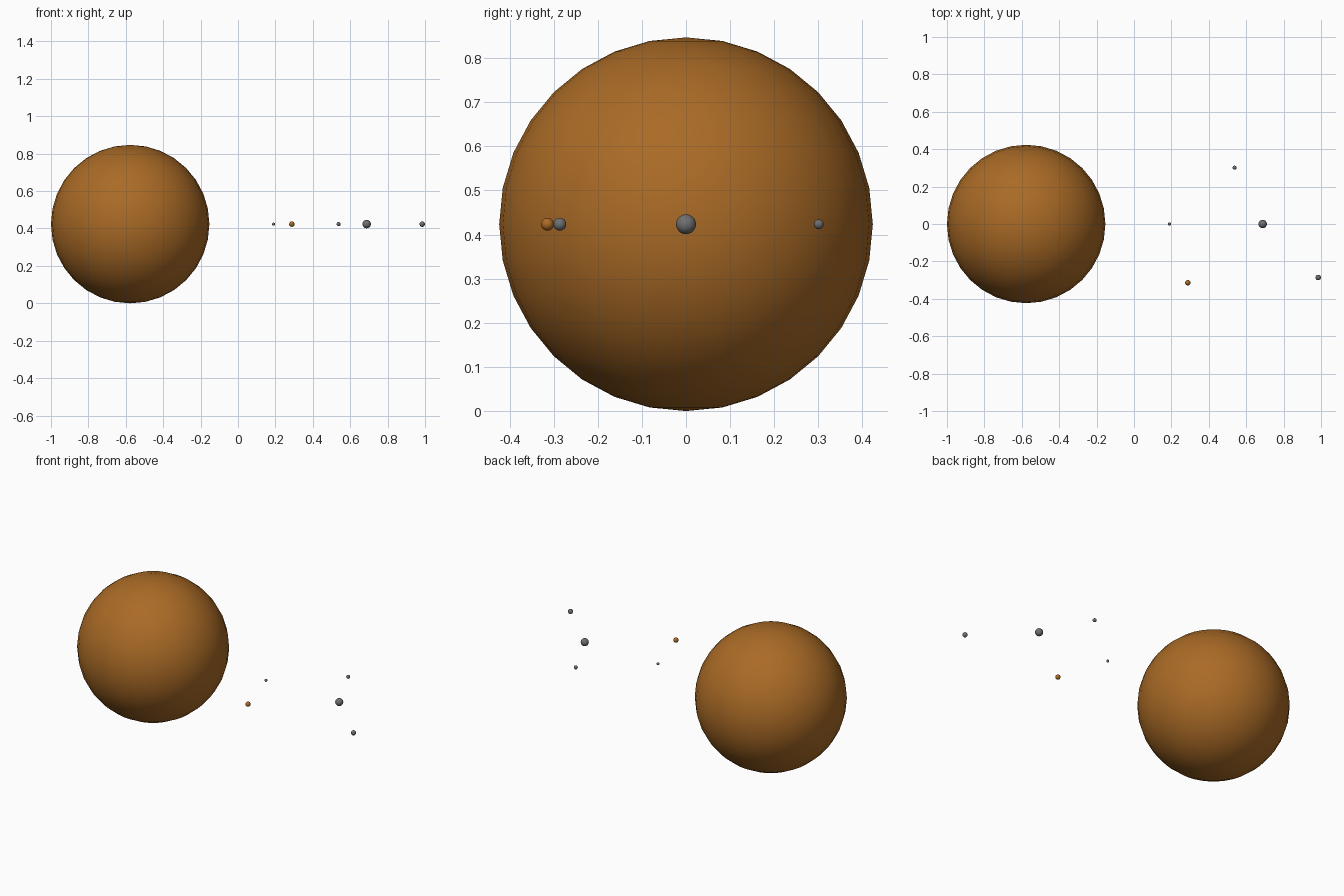
import bpy

# Remove the default cube
cube = bpy.data.objects.get("Cube")
if cube:
    bpy.data.objects.remove(cube, do_unlink=True)


def make_material(name, color):
    mat = bpy.data.materials.new(name)
    mat.use_nodes = True
    mat.diffuse_color = color
    bsdf = next(n for n in mat.node_tree.nodes if n.type == 'BSDF_PRINCIPLED')
    bsdf.inputs["Base Color"].default_value = color
    return mat


ochre = make_material("ochre_brown", (0.40, 0.145, 0.019, 1))
grey = make_material("stone_grey", (0.16, 0.16, 0.16, 1))

PLANET_RADIUS = 0.4235  # every body shares the planet's equatorial plane


def add_body(name, x, y, radius, mat, segments=32):
    bpy.ops.mesh.primitive_uv_sphere_add(
        segments=segments, ring_count=segments // 2, radius=radius,
        location=(x, y, PLANET_RADIUS))
    body = bpy.context.object
    body.name = name
    body.data.name = name
    body.data.materials.append(mat)
    bpy.ops.object.shade_smooth()
    return body


# Planet
add_body("planet", -0.5765, 0, PLANET_RADIUS, ochre)

# Moons, from the innermost outwards
add_body("inner_moon", 0.19, 0, 0.008, grey)
add_body("ochre_moon", 0.288, -0.314, 0.0145, ochre)
add_body("back_moon", 0.538, 0.301, 0.011, grey)
add_body("large_moon", 0.688, 0, 0.0225, grey)
add_body("outer_moon", 0.985, -0.286, 0.0145, grey)
